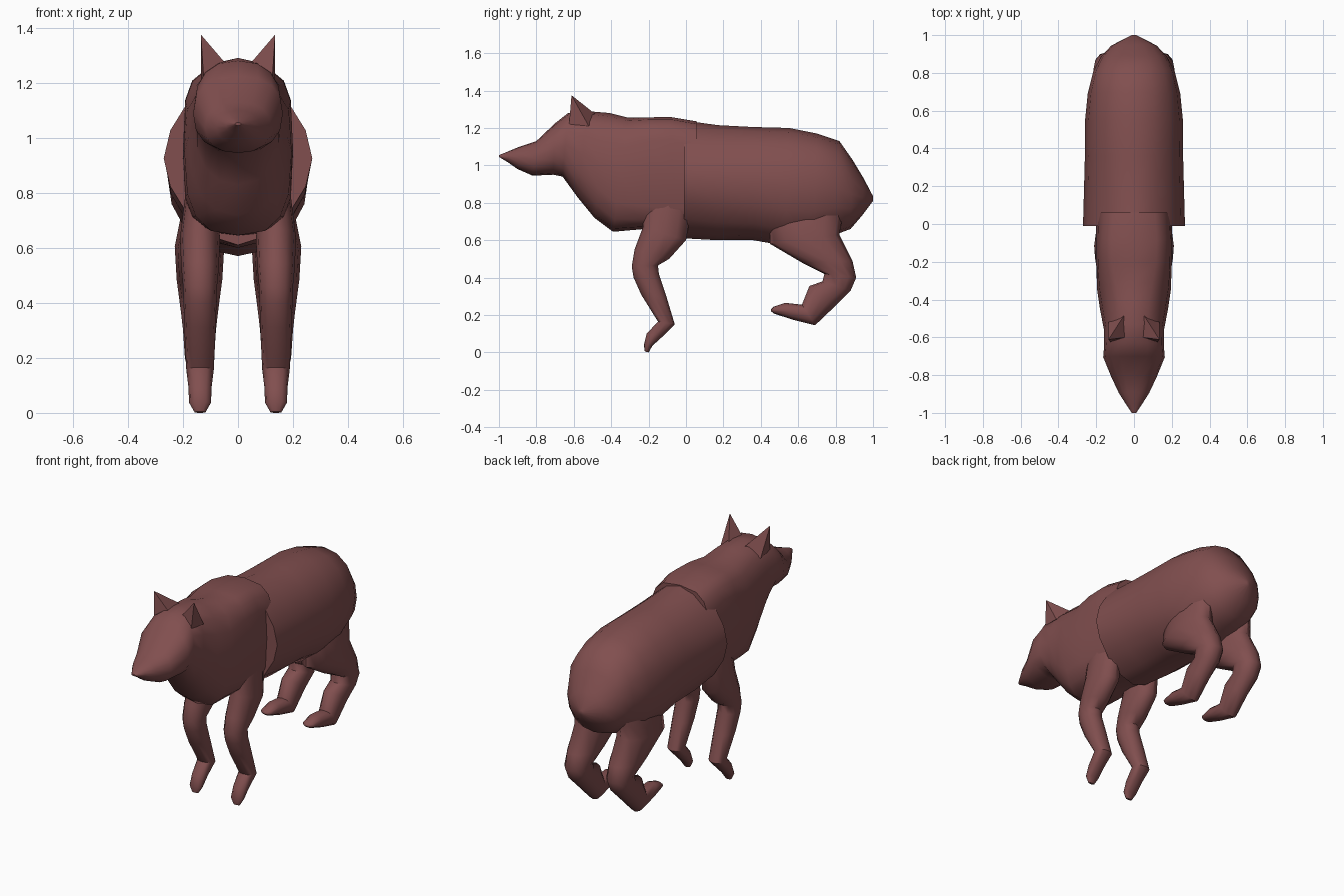
import bpy, bmesh, math
from mathutils import Vector

fur = bpy.data.materials.new("reddish brown fur")
fur.diffuse_color = (0.22, 0.078, 0.078, 1)


def finish(name, bm, angle=45):
    bmesh.ops.recalc_face_normals(bm, faces=bm.faces[:])
    me = bpy.data.meshes.new(name)
    bm.to_mesh(me)
    bm.free()
    me.materials.append(fur)
    ob = bpy.data.objects.new(name, me)
    bpy.context.collection.objects.link(ob)
    bpy.ops.object.select_all(action='DESELECT')
    ob.select_set(True)
    bpy.context.view_layer.objects.active = ob
    bpy.ops.object.shade_smooth_by_angle(angle=math.radians(angle))
    return ob


def loft(name, rings, cx=0, sides=16):
    """Rings: (y, z) of one edge, (y, z) of the opposite edge, half width, roundness power."""
    bm = bmesh.new()
    loops = []
    for y1, z1, y2, z2, w, n in rings:
        loop = []
        for i in range(sides):
            a = 2 * math.pi * i / sides
            c, s = math.cos(a), math.sin(a)
            u = math.copysign(abs(c) ** (2 / n), c)
            v = math.copysign(abs(s) ** (2 / n), s)
            loop.append(bm.verts.new((cx + w * v,
                                      (y1 + y2) / 2 + u * (y1 - y2) / 2,
                                      (z1 + z2) / 2 + u * (z1 - z2) / 2)))
        loops.append(loop)
    for a, b in zip(loops, loops[1:]):
        for i in range(sides):
            j = (i + 1) % sides
            bm.faces.new((a[i], a[j], b[j], b[i]))
    bm.faces.new(loops[0])
    bm.faces.new(loops[-1])
    return finish(name, bm)


# Head, neck and chest in one shell
loft("head_neck_and_chest", [
    (-1.00, 1.055, -1.00, 1.045, .012, 2),
    (-.95, 1.075, -.95, 1.015, .045, 2),
    (-.89, 1.10, -.90, .98, .08, 2.2),
    (-.80, 1.13, -.82, .945, .12, 2.3),
    (-.70, 1.225, -.71, .95, .163, 2.4),
    (-.63, 1.28, -.66, .94, .158, 2.4),
    (-.53, 1.29, -.58, .83, .16, 2.3),
    (-.41, 1.28, -.49, .72, .18, 2.4),
    (-.31, 1.255, -.39, .645, .195, 2.8),
    (-.20, 1.257, -.22, .66, .20, 3.6),
    (-.08, 1.258, -.08, .65, .20, 3.8),
    (.06, 1.235, .06, .64, .20, 3.2)])

# Barrel and rump, flaring slightly over the chest
loft("barrel_and_rump", [
    (-.01, 1.24, -.01, .61, .27, 1.7),
    (.17, 1.215, .17, .60, .265, 1.9),
    (.36, 1.205, .36, .60, .26, 2),
    (.55, 1.20, .53, .57, .26, 2.1),
    (.70, 1.17, .68, .58, .245, 2.2),
    (.82, 1.13, .80, .63, .215, 2.2),
    (.89, 1.03, .88, .66, .175, 2.2),
    (.95, .93, .94, .73, .12, 2),
    (1.0, .835, 1.0, .81, .012, 2)])

front_rings = [
    (-.22, .82, .04, .82, .05, 2),
    (-.23, .67, .00, .60, .073, 2.3),
    (-.275, .55, -.09, .50, .068, 2.2),
    (-.29, .46, -.15, .465, .062, 2.2),
    (-.28, .40, -.145, .42, .06, 2.2),
    (-.24, .31, -.105, .30, .057, 2.2),
    (-.15, .165, -.06, .15, .05, 2.2),
    (-.21, .10, -.125, .085, .042, 2.2),
    (-.225, .04, -.18, .035, .04, 2.2),
    (-.22, .005, -.20, 0, .02, 2)]

hind_rings = [
    (.45, .72, .84, .74, .065, 2),
    (.45, .58, .82, .63, .09, 2.2),
    (.62, .48, .89, .49, .083, 2.2),
    (.74, .42, .91, .40, .073, 2.2),
    (.73, .38, .88, .33, .066, 2.2),
    (.66, .355, .80, .25, .06, 2.2),
    (.62, .255, .69, .145, .053, 2.2),
    (.53, .265, .57, .175, .046, 2.2),
    (.47, .245, .47, .208, .036, 2),
    (.455, .23, .455, .22, .015, 2)]

for side, label in ((1, "left"), (-1, "right")):
    loft(label + "_front_leg", front_rings, side * .138, 12)
    loft(label + "_hind_leg", hind_rings, side * .14, 12)

    # Pointed ear: four-sided spike sunk into the skull
    bm = bmesh.new()
    base = [bm.verts.new((side * x, y, z)) for x, y, z in
            ((.045, -.60, 1.27), (.125, -.625, 1.22), (.135, -.52, 1.21), (.05, -.48, 1.27))]
    tip = bm.verts.new((side * .135, -.612, 1.375))
    for i in range(4):
        bm.faces.new((base[i], base[(i + 1) % 4], tip))
    bm.faces.new(base)
    finish(label + "_ear", bm, 40)
